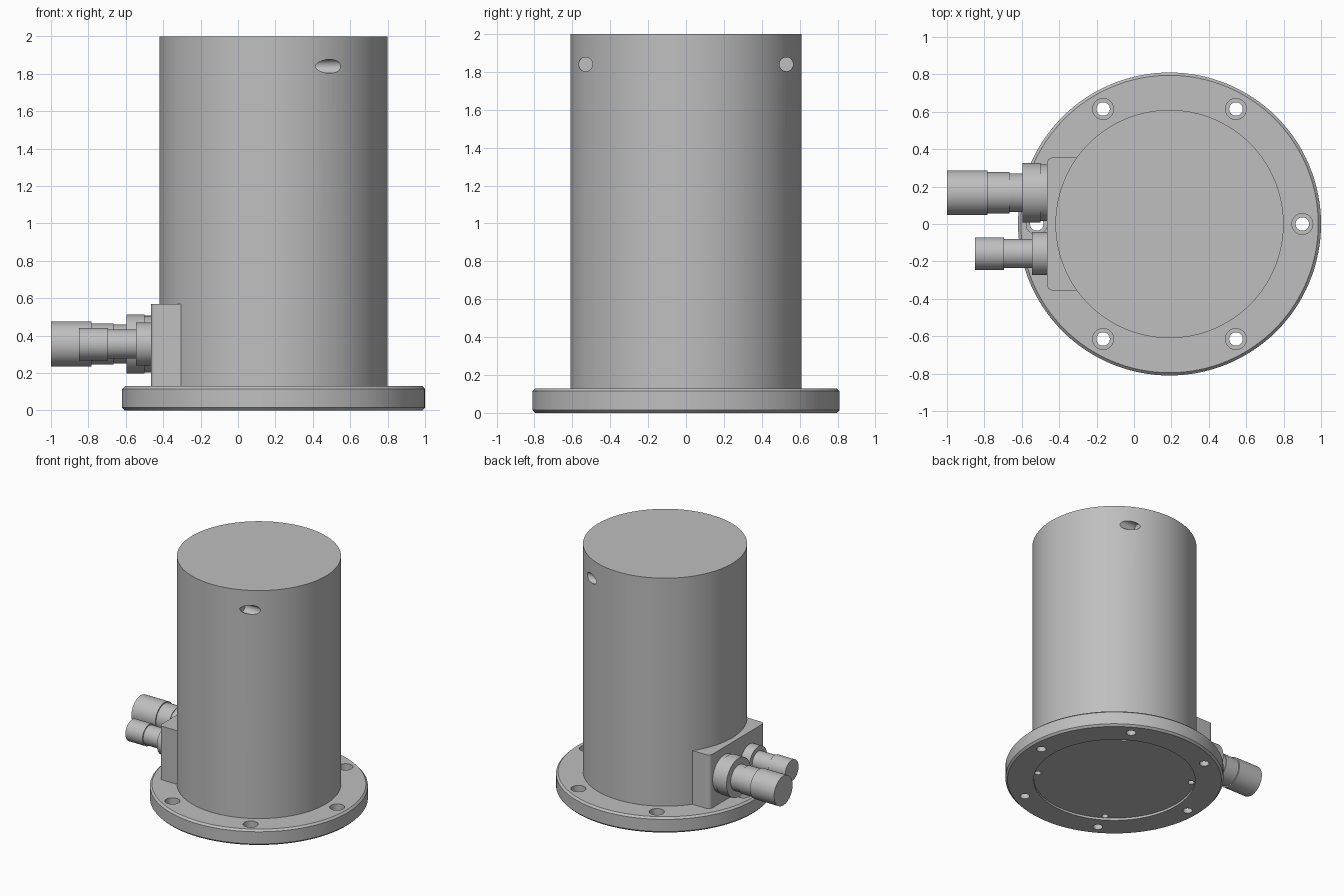
import bpy, bmesh
from math import radians, sin, cos, pi
from mathutils import Matrix, Vector

cube = bpy.data.objects.get("Cube")
if cube:
    bpy.data.objects.remove(cube, do_unlink=True)

AXIS_X = 0.19          # centre line of the housing
PORT_Z = 0.355         # height of both connectors

grey = bpy.data.materials.new("plain grey")
grey.use_nodes = True
grey.diffuse_color = (0.52, 0.52, 0.52, 1)
grey.node_tree.nodes["Principled BSDF"].inputs["Base Color"].default_value = (0.52, 0.52, 0.52, 1)


def lathe(bm, profile, matrix, segments=96):
    """Closed solid turned about local z from (radius, height) points, bottom to top."""
    rings = []
    for r, h in profile:
        rings.append([bm.verts.new(matrix @ Vector((r * cos(a), r * sin(a), h)))
                      for a in (2 * pi * i / segments for i in range(segments))])
    bm.faces.new(rings[0][::-1])
    bm.faces.new(rings[-1])
    for low, high in zip(rings, rings[1:]):
        for i in range(segments):
            j = (i + 1) % segments
            bm.faces.new((low[i], low[j], high[j], high[i]))


def make_object(name, bm):
    bmesh.ops.recalc_face_normals(bm, faces=bm.faces)
    mesh = bpy.data.meshes.new(name)
    bm.to_mesh(mesh)
    bm.free()
    mesh.materials.append(grey)
    obj = bpy.data.objects.new(name, mesh)
    bpy.context.collection.objects.link(obj)
    return obj


def activate(obj):
    bpy.ops.object.select_all(action='DESELECT')
    obj.select_set(True)
    bpy.context.view_layer.objects.active = obj


def cut(obj, cutter):
    cutter.hide_render = True
    mod = obj.modifiers.new("holes", 'BOOLEAN')
    mod.operation, mod.solver, mod.object = 'DIFFERENCE', 'EXACT', cutter
    activate(obj)
    bpy.ops.object.modifier_apply(modifier=mod.name)
    bpy.data.objects.remove(cutter, do_unlink=True)


def smooth(obj):
    activate(obj)
    bpy.ops.object.shade_smooth_by_angle(angle=radians(25))


def polar(radius, degrees, z=0):
    a = radians(degrees)
    return Matrix.Translation((AXIS_X + radius * cos(a), radius * sin(a), z))


centre = Matrix.Translation((AXIS_X, 0, 0))

# Base flange: chamfered rim, shallow recess underneath
bm = bmesh.new()
lathe(bm, [(0.60, 0.018), (0.60, 0), (0.795, 0), (0.81, 0.015),
           (0.81, 0.115), (0.795, 0.13)], centre, 128)
flange = make_object("base_flange", bm)

# Counterbored bolt holes and small blind holes in the recess
bm = bmesh.new()
for k in range(6):
    lathe(bm, [(0.036, -0.05), (0.036, 0.07), (0.056, 0.07), (0.056, 0.2)],
          polar(0.71, 60 * k), 32)
for k in range(4):
    lathe(bm, [(0.024, -0.02), (0.024, 0.08)], polar(0.574, 57 + 90 * k), 24)
cut(flange, make_object("flange_hole_cutter", bm))
smooth(flange)

# Cylindrical housing with two side holes drilled along x
bm = bmesh.new()
lathe(bm, [(0.61, 0.11), (0.61, 2.0)], centre, 128)
housing = make_object("housing", bm)
bm = bmesh.new()
along_x = Matrix.Rotation(pi / 2, 4, 'Y')
for side in (-1, 1):
    lathe(bm, [(0.037, 0), (0.037, 0.5)],
          Matrix.Translation((0.41, side * 0.53, 1.84)) @ along_x, 32)
cut(housing, make_object("side_hole_cutter", bm))
smooth(housing)

# Connector block with rounded outer corners
bm = bmesh.new()
bmesh.ops.create_cube(bm, size=1, matrix=Matrix.Translation((-0.2825, 0, 0.35))
                      @ Matrix.Diagonal((0.365, 0.71, 0.44, 1)))
outer = [e for e in bm.edges if all(v.co.x < -0.4 for v in e.verts)
         and abs(e.verts[0].co.z - e.verts[1].co.z) > 0.1]
bmesh.ops.bevel(bm, geom=outer, offset=0.03, segments=6, profile=0.5, affect='EDGES')
smooth(make_object("connector_block", bm))

# Stepped connectors pointing to -x; heights are distances out from the block face
outward = Matrix.Rotation(-pi / 2, 4, 'Y')
connectors = {
    "large_connector": (0.167, [(0.152, -0.02), (0.152, 0.035), (0.158, 0.035), (0.158, 0.13),
                                (0.104, 0.13), (0.104, 0.2), (0.11, 0.2), (0.11, 0.318),
                                (0.12, 0.318), (0.12, 0.535)]),
    "small_connector": (-0.158, [(0.115, -0.02), (0.115, 0.08), (0.078, 0.08),
                                 (0.078, 0.23), (0.087, 0.23), (0.087, 0.385)]),
}
for name, (y, profile) in connectors.items():
    bm = bmesh.new()
    lathe(bm, profile, Matrix.Translation((-0.465, y, PORT_Z)) @ outward, 64)
    smooth(make_object(name, bm))
